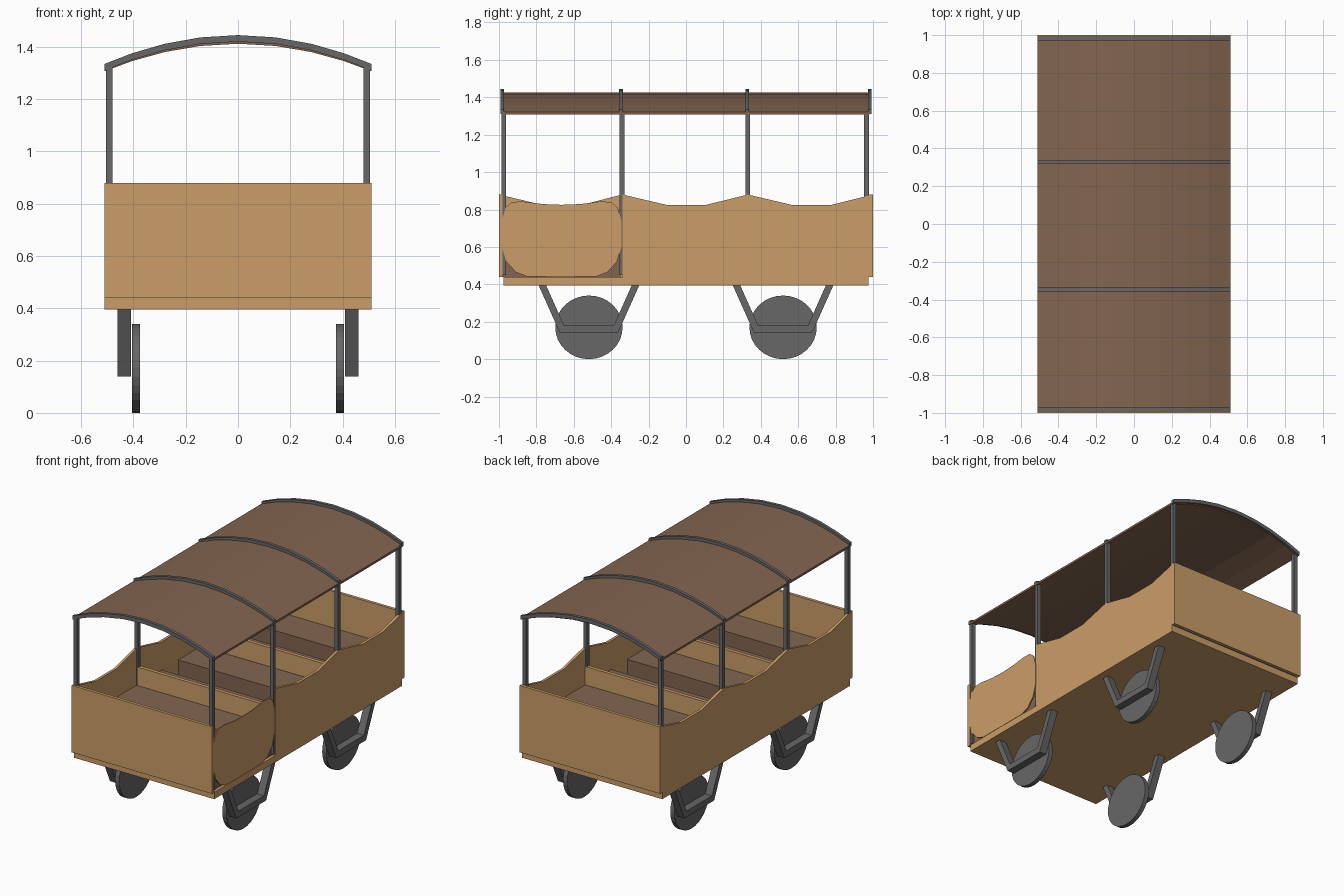
import bpy, bmesh, math
from mathutils import Matrix

old = bpy.data.objects.get("Cube")
if old:
    bpy.data.objects.remove(old, do_unlink=True)


def make_material(name, rgb):
    m = bpy.data.materials.new(name)
    m.use_nodes = True
    m.diffuse_color = (*rgb, 1)
    m.node_tree.nodes["Principled BSDF"].inputs["Base Color"].default_value = (*rgb, 1)
    return m


TAN = make_material("tan wood", (0.60, 0.34, 0.14))
BROWN = make_material("brown wood", (0.225, 0.13, 0.08))
GREY = make_material("dark grey metal", (0.136, 0.136, 0.136))


def finish(bm, name, mat):
    bmesh.ops.recalc_face_normals(bm, faces=bm.faces)
    mesh = bpy.data.meshes.new(name)
    bm.to_mesh(mesh)
    bm.free()
    mesh.materials.append(mat)
    obj = bpy.data.objects.new(name, mesh)
    bpy.context.collection.objects.link(obj)
    return obj


def box(name, x, y, z, mat):
    """Box given as (min, max) ranges."""
    bm = bmesh.new()
    bmesh.ops.create_cube(bm, size=1)
    for v in bm.verts:
        v.co = [r[0] + (c + 0.5) * (r[1] - r[0]) for c, r in zip(v.co, (x, y, z))]
    return finish(bm, name, mat)


def prism(name, outline, axis, lo, hi, mat):
    """Extrude an outline along x (points are y, z) or along y (points are x, z)."""
    bm = bmesh.new()
    place = (lambda p, d: (d, p[0], p[1])) if axis == "x" else (lambda p, d: (p[0], d, p[1]))
    rings = [[bm.verts.new(place(p, d)) for p in outline] for d in (lo, hi)]
    bm.faces.new(rings[0])
    bm.faces.new(rings[1])
    n = len(outline)
    for i in range(n):
        j = (i + 1) % n
        bm.faces.new((rings[0][i], rings[0][j], rings[1][j], rings[1][i]))
    return finish(bm, name, mat)


def span(a, b):
    return min(a, b), max(a, b)


SIDES = ((1, "left"), (-1, "right"))
FLOOR, TOP, HALF = 0.44, 0.88, 0.51
STOPS = (-1, -0.34, 0.33, 1)

# Floor and end walls
box("floor", (-HALF, HALF), (-0.975, 0.975), (0.395, FLOOR), TAN)
for s, end in ((-1, "front"), (1, "back")):
    box(end + "_wall", (-HALF, HALF), span(s * 0.98, s), (FLOOR, TOP), TAN)


# Side walls with a scalloped top edge; the left front bay is open for the door
def scalloped(first):
    pts = [(STOPS[first], FLOOR), (STOPS[first], TOP)]
    for a, b in zip(STOPS[first:], STOPS[first + 1:]):
        w = b - a
        pts += [(a + 0.35 * w, 0.825), (b - 0.33 * w, 0.825), (b, TOP)]
    return pts + [(1, FLOOR)]


prism("right_wall", scalloped(0), "x", -HALF, -0.492, TAN)
prism("left_wall", scalloped(1), "x", 0.492, HALF, TAN)

# Rounded door
half_door = [(0.185, 0.442), (0.245, 0.465), (0.295, 0.52), (0.32, 0.6), (0.32, 0.74),
             (0.3, 0.81), (0.265, 0.84), (0.21, 0.843), (0.1, 0.829)]
door = [(-0.665 + d, z) for d, z in half_door] + [(-0.665, 0.825)]
door += [(-0.665 - d, z) for d, z in reversed(half_door)]
prism("door", door, "x", 0.503, HALF, TAN)

# Partitions, and a pair of facing benches in each compartment
for y, name in ((-0.34, "front"), (0.335, "back")):
    box(name + "_partition", (-0.492, 0.492), (y - 0.012, y + 0.012), (FLOOR, 0.76), TAN)
for i, bay in enumerate(("front", "middle", "back")):
    a = STOPS[i] + 0.015
    b = STOPS[i + 1] - 0.015
    for lo, hi, side in ((a, a + 0.235, "fore"), (b - 0.235, b, "aft")):
        box(f"{bay}_{side}_bench", (-0.49, 0.49), (lo, hi), (FLOOR, 0.64), BROWN)


# Curved roof and its ribs
def arch(bottom, top, rise=0.105, n=8):
    xs = [HALF * math.sin(math.radians(90) * (k / n * 2 - 1) * 0.55)
          / math.sin(math.radians(90) * 0.55) for k in range(n + 1)]
    curve = [(x, -rise * (x / HALF) ** 2) for x in xs]
    return [(x, z + top) for x, z in curve] + [(x, z + bottom) for x, z in reversed(curve)]


prism("roof", arch(1.412, 1.426), "y", -0.975, 0.98, BROWN)
for k, y in enumerate((-0.982, -0.347, 0.327, 0.982)):
    prism(f"roof_rib_{k + 1}", arch(1.42, 1.445, 0.11), "y", y - 0.01, y + 0.01, GREY)

# Roof posts
for k, y in enumerate((-0.975, -0.342, 0.33, 0.965)):
    for s, side in SIDES:
        box(f"{side}_post_{k + 1}", span(s * 0.48, s * 0.505),
            (y - 0.0125, y + 0.0125), (FLOOR + 0.01, 1.325), GREY)

# Wheels and their hangers
half_hanger = [(0.155, 0.14), (0.27, 0.397), (0.23, 0.397), (0.133, 0.18)]
for yc, end in ((-0.519, "front"), (0.519, "back")):
    for s, side in SIDES:
        bm = bmesh.new()
        bmesh.ops.create_cone(bm, cap_ends=True, segments=32, radius1=1, radius2=1, depth=1)
        bm.transform(Matrix.Translation((s * 0.39, yc, 0.17))
                     @ Matrix.Diagonal((0.03, 0.18, 0.17, 1))
                     @ Matrix.Rotation(math.radians(90), 4, "Y"))
        finish(bm, f"{end}_{side}_wheel", GREY)
        pts = [(yc + d, z) for d, z in half_hanger]
        pts += [(yc - d, z) for d, z in reversed(half_hanger)]
        prism(f"{end}_{side}_hanger", pts, "x", *span(s * 0.41, s * 0.46), GREY)
